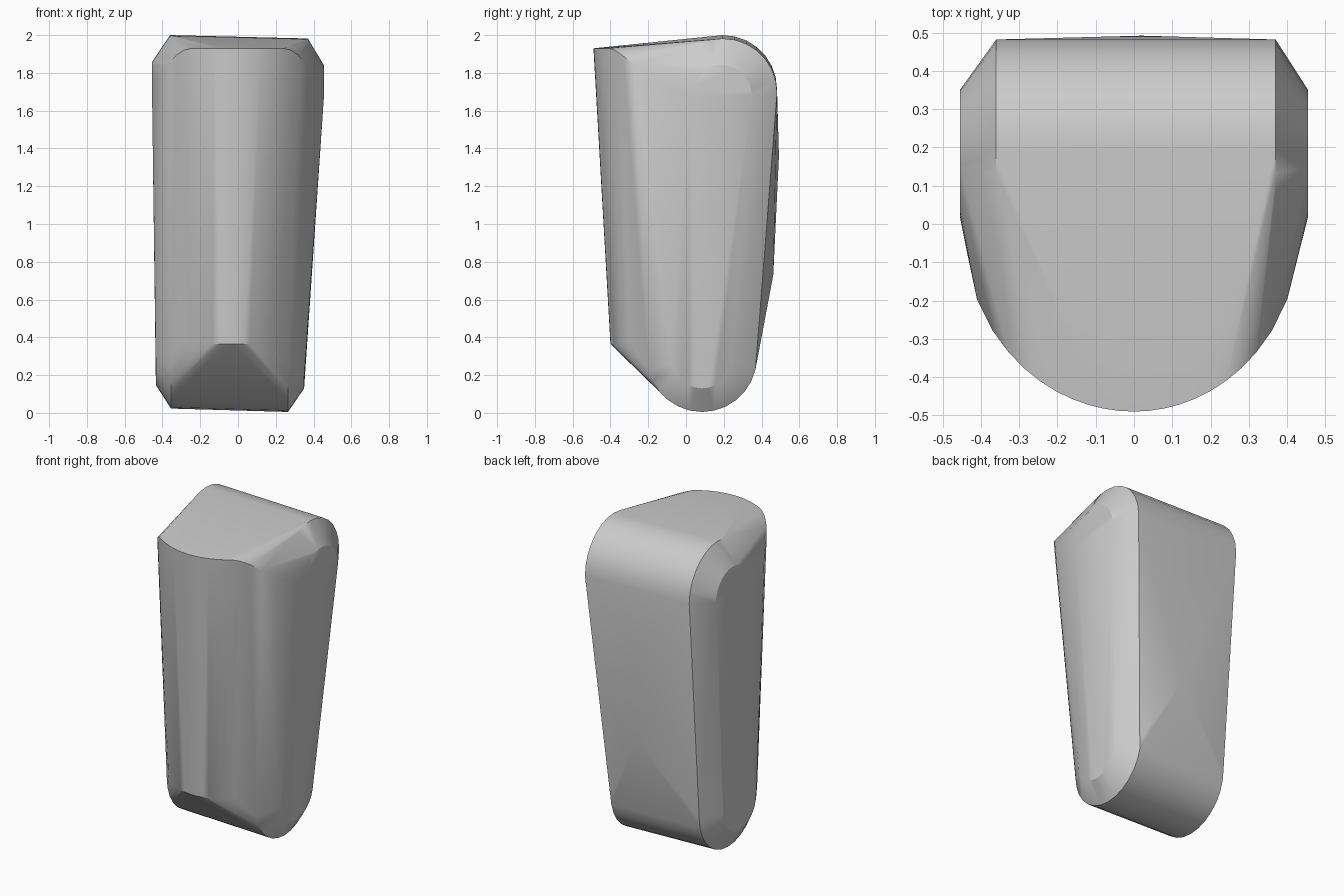
import bpy, bmesh, math

cube = bpy.data.objects.get("Cube")
if cube:
    bpy.data.objects.remove(cube, do_unlink=True)

grey = bpy.data.materials.new("plain_grey")
grey.use_nodes = True
grey.diffuse_color = (0.6, 0.6, 0.6, 1)
grey.node_tree.nodes["Principled BSDF"].inputs["Base Color"].default_value = (0.6, 0.6, 0.6, 1)


def stadium(x_top, x_low, top, low, dz, steps=14):
    """Tapered rounded slot outline; top and low are (y, z, radius)."""
    points = []
    for (y, z, r), x, start in ((top, x_top, 0), (low, x_low, math.pi)):
        for i in range(steps + 1):
            a = start + math.pi * i / steps
            points.append((x, y + r * math.cos(a), z + r * math.sin(a) + dz))
    return points


def front_edge(x_mid, left, right, y0, z0, depth, height, steps=10):
    """Bowed front edge whose ends sweep back and turn toward the middle."""
    points = []
    for width in (left, right):
        for i in range(steps + 1):
            t = i / steps
            bow = depth * (1 - math.sqrt(1 - (0.92 * t) ** 2))
            turn = max(0, (t - 0.6) / 0.4) ** 2
            points.append((x_mid + width * t, y0 + bow, z0 + height * turn))
    return points


# Flat side pads and the wider rims behind their bevels
points = stadium(0.455, 0.35, (0.185, 1.675, 0.165), (0.085, 0.295, 0.165), 0)
points += stadium(0.37, 0.265, (0.195, 1.695, 0.287), (0.085, 0.295, 0.29), 0)
points += stadium(-0.455, -0.435, (0.185, 1.675, 0.165), (0.085, 0.295, 0.165), 0.018)
points += stadium(-0.36, -0.355, (0.195, 1.695, 0.287), (0.085, 0.295, 0.29), 0.018)

# Bowed front face and shallow ridge on the back
points += front_edge(0, -0.41, 0.40, -0.49, 1.93, 0.48, -0.15)
points += front_edge(-0.03, -0.35, 0.31, -0.40, 0.365, 0.42, 0.18)
points += [(0.02, 0.492, 1.36), (0.02, 0.462, 0.73)]

bm = bmesh.new()
for p in points:
    bm.verts.new(p)
hull = bmesh.ops.convex_hull(bm, input=bm.verts)
loose = [v for v in bm.verts if not v.link_faces]
bmesh.ops.delete(bm, geom=loose, context='VERTS')
bmesh.ops.dissolve_limit(bm, angle_limit=math.radians(0.5), verts=bm.verts, edges=bm.edges)
bmesh.ops.recalc_face_normals(bm, faces=bm.faces)

mesh = bpy.data.meshes.new("tapered_block")
bm.to_mesh(mesh)
bm.free()
mesh.materials.append(grey)
block = bpy.data.objects.new("tapered_block", mesh)
bpy.context.collection.objects.link(block)
bpy.context.view_layer.objects.active = block
block.select_set(True)
bpy.ops.object.shade_smooth_by_angle(angle=math.radians(30))
